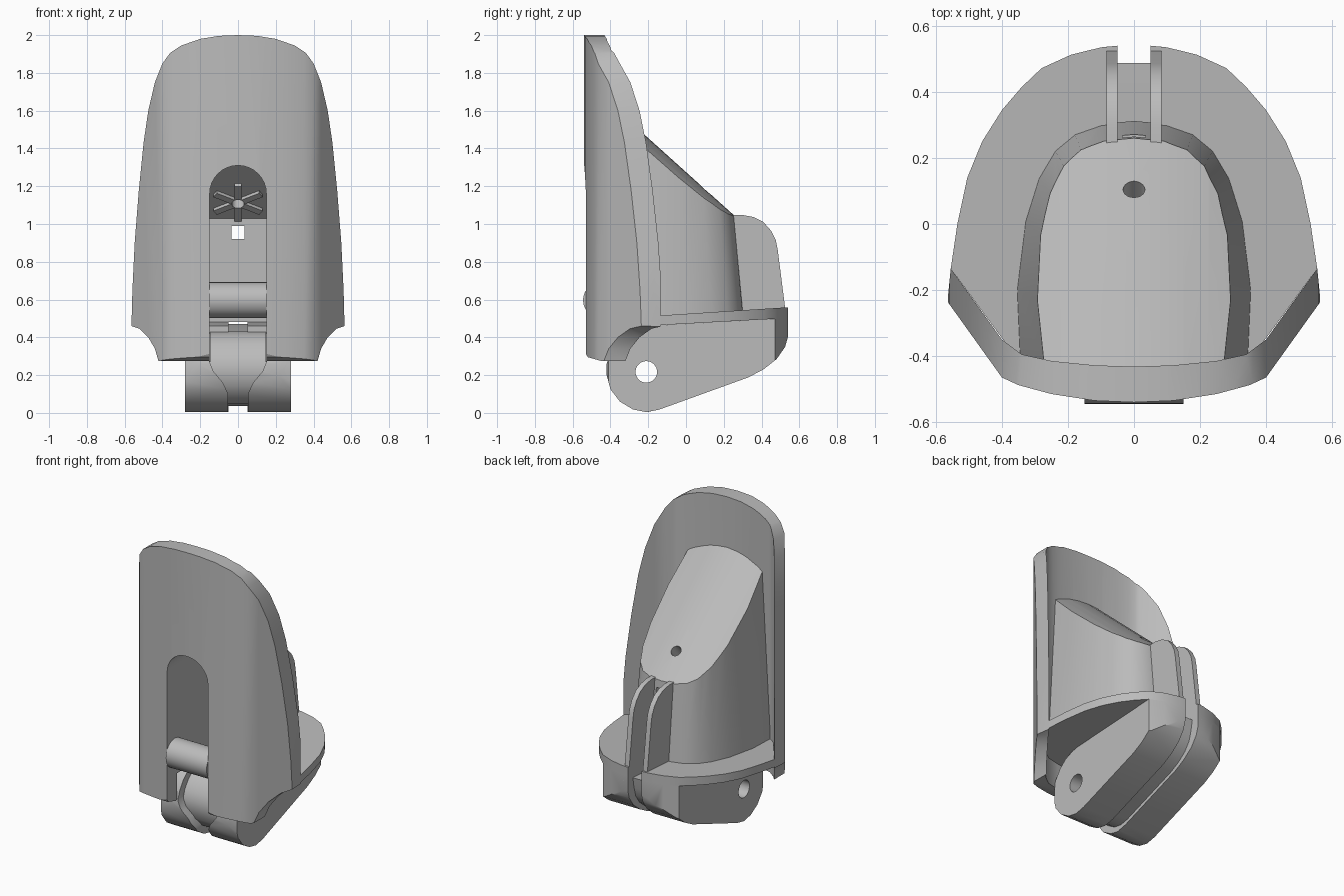
import bpy, bmesh, math
from mathutils import Matrix

old = bpy.data.objects.get("Cube")
if old:
    bpy.data.objects.remove(old, do_unlink=True)

grey = bpy.data.materials.new("plain grey")
grey.use_nodes = True
COLOR = (0.5, 0.5, 0.5, 1)
grey.diffuse_color = COLOR
grey.node_tree.nodes["Principled BSDF"].inputs["Base Color"].default_value = COLOR


def finish(name, bm):
    bmesh.ops.recalc_face_normals(bm, faces=bm.faces)
    mesh = bpy.data.meshes.new(name)
    bm.to_mesh(mesh)
    bm.free()
    mesh.materials.append(grey)
    ob = bpy.data.objects.new(name, mesh)
    bpy.context.scene.collection.objects.link(ob)
    return ob


def loft(name, rings):
    bm = bmesh.new()
    rows = [[bm.verts.new(p) for p in ring] for ring in rings]
    n = len(rows[0])
    for a, b in zip(rows, rows[1:]):
        for i in range(n):
            j = (i + 1) % n
            bm.faces.new((a[i], a[j], b[j], b[i]))
    bm.faces.new(rows[0])
    bm.faces.new(rows[-1])
    return finish(name, bm)


def prism(name, pts, axis, lo, hi):
    place = {"x": lambda a, b, d: (d, a, b),
             "y": lambda a, b, d: (a, d, b),
             "z": lambda a, b, d: (a, b, d)}[axis]
    return loft(name, [[place(a, b, d) for a, b in pts] for d in (lo, hi)])


def sym(half):
    return half + [(-a, b) for a, b in reversed(half) if a > 0]


def rod(name, radius, length, matrix, sides=32):
    bm = bmesh.new()
    bmesh.ops.create_cone(bm, cap_ends=True, segments=sides, radius1=radius,
                          radius2=radius, depth=length, matrix=matrix)
    return finish(name, bm)


def boolean(ob, tool, op="DIFFERENCE", keep=False):
    mod = ob.modifiers.new("cut", "BOOLEAN")
    mod.operation = op
    mod.solver = "EXACT"
    mod.object = tool
    bpy.context.view_layer.objects.active = ob
    bpy.ops.object.modifier_apply(modifier=mod.name)
    if not keep:
        bpy.data.objects.remove(tool, do_unlink=True)


def box(name, x, y, z):
    return prism(name, [(x[0], y[0]), (x[1], y[0]), (x[1], y[1]), (x[0], y[1])], "z", *z)


# Front shield: curved wall trimmed to its silhouette
outer = [(0, -0.54), (0.12, -0.535), (0.25, -0.515), (0.35, -0.488), (0.4, -0.465), (0.565, -0.235)]
inner = [(0.555, -0.135), (0.4, -0.35), (0.34, -0.395), (0.25, -0.415), (0.12, -0.428), (0, -0.432)]
wall = outer + inner
wall += [(-x, y) for x, y in reversed(wall) if x > 0]
shield = prism("front_shield", wall, "z", 0.1, 2.2)
outline = sym([(0, 2), (0.1, 1.996), (0.2, 1.98), (0.3, 1.945), (0.36, 1.905), (0.4, 1.85),
               (0.44, 1.75), (0.475, 1.6), (0.5, 1.43), (0.525, 1.18), (0.547, 0.9),
               (0.559, 0.65), (0.564, 0.46), (0.52, 0.445), (0.475, 0.4), (0.44, 0.34), (0.42, 0.27)])
boolean(shield, prism("outline", outline, "y", -1, 1), "INTERSECT")
side_trim = [(-0.6, 2.1), (-0.6, 0.4), (-0.54, 0.33), (-0.52, 0.295), (-0.45, 0.275), (0, 0.27), (0, 2.1)]
boolean(shield, prism("trim", side_trim, "x", -1, 1), "INTERSECT")

# Tapered core with a sloping, slightly crowned top
low = [(0, 0.312), (0.1, 0.303), (0.18, 0.275), (0.24, 0.225), (0.29, 0.14),
       (0.33, 0.01), (0.355, -0.2), (0.345, -0.41), (0.2, -0.47), (0, -0.48)]
ring0 = sym(low)
ring1 = [(x * 0.76, -0.48 + (y + 0.48) * 0.85) for x, y in ring0]
core = loft("core", [[(x, y, 0.49) for x, y in ring0], [(x, y, 1.75) for x, y in ring1]])
N = 16
arch = [(-0.6 + 1.2 * i / N, 1.275 - 0.8 * (-0.6 + 1.2 * i / N) ** 2) for i in range(N + 1)]
slope = prism("slope", arch + [(0.6, 3), (-0.6, 3)], "y", -0.7, 0.7)
for v in slope.data.vertices:
    v.co.z -= 0.9 * v.co.y
boolean(core, slope)

# Arched front cavity with sloped ceiling
arc = [(0.15 * math.cos(math.pi * i / 16), 1.16 + 0.15 * math.sin(math.pi * i / 16)) for i in range(17)]
cavity = prism("cavity", arc + [(-0.15, 0.2), (0.15, 0.2)], "y", -0.7, 0.4)
ceiling = [(-0.6, 0.1), (-0.6, 1.5), (-0.37, 1.5), (0.15, 1.03), (0.15, 0.1)]
boolean(cavity, prism("ceiling", ceiling, "x", -0.4, 0.4), "INTERSECT")
boolean(shield, cavity, keep=True)
boolean(core, cavity, keep=True)

# Pin hole through the slope, and square cord hole through the back
tilt = Matrix.Rotation(-math.atan(0.9), 4, "X")
pin = Matrix.Translation((0, 0.105, 1.18)) @ tilt
boolean(core, rod("pin_hole", 0.033, 0.4, pin))
boolean(core, box("cord_hole", (-0.035, 0.035), (0, 0.5), (0.92, 0.99)))

# Ceiling ribs radiating from the pin hole
for k in (-1, 0, 1):
    rib = box("ceiling_rib", (-0.018, 0.018), (-0.14, 0.14), (-0.1, -0.07))
    rib.data.transform(pin @ Matrix.Rotation(k * math.radians(60), 4, "Z"))
    boolean(rib, rod("pin_hole", 0.033, 0.4, pin))

# Base flange
plan = sym([(0, 0.545), (0.1, 0.535), (0.19, 0.513), (0.28, 0.472), (0.34, 0.415), (0.4, 0.345),
            (0.46, 0.25), (0.505, 0.14), (0.535, 0.0), (0.555, -0.135), (0.36, -0.4), (0, -0.45)])
flange = prism("base_flange", plan, "z", 0.3, 0.8)
tilted = [(-0.5, 0.445), (0.6, 0.505), (0.6, 0.563), (-0.5, 0.492)]
boolean(flange, prism("tilted", tilted, "x", -1, 1), "INTERSECT")
boolean(flange, box("slot", (-0.05, 0.05), (0.27, 0.8), (0, 1)))
boolean(flange, cavity)

# Hinge lugs under the flange, split by a flared groove
lug = [(0.33, 0.188), (-0.14, 0.018), (-0.21, 0.004), (-0.28, 0.018), (-0.35, 0.06), (-0.4, 0.125),
       (-0.42, 0.2), (-0.42, 0.26), (-0.4, 0.32), (-0.36, 0.38), (-0.31, 0.425), (-0.25, 0.45),
       (-0.2, 0.461), (0.56, 0.503), (0.545, 0.42), (0.525, 0.35), (0.48, 0.285), (0.41, 0.23)]
axle = Matrix.Translation((0, -0.21, 0.217)) @ Matrix.Rotation(math.pi / 2, 4, "Y")
lugs = prism("hinge_lugs", lug, "x", -0.28, 0.28)
boolean(lugs, prism("plan", plan, "z", -0.1, 0.8), "INTERSECT")
boolean(lugs, box("slot", (-0.05, 0.05), (-0.6, 0.8), (-0.1, 0.8)))
flare = sym([(0.15, 0.8), (0.15, 0.27), (0.13, 0.22), (0.08, 0.16), (0.052, 0.1), (0.052, -0.1)])
boolean(lugs, prism("flare", flare, "y", -0.7, -0.2))
boolean(lugs, rod("axle_hole", 0.057, 1, axle))

# Recessed web joining the lugs
web = [(y * 0.87, 0.25 + (z - 0.25) * 0.87) for y, z in lug]
hinge_web = prism("hinge_web", web, "x", -0.148, 0.148)
boolean(hinge_web, rod("axle_hole", 0.057, 1, axle))

# Pair of cord guide fins at the back
fin = [(0.2, 0.45), (0.2, 1.048), (0.3, 1.048), (0.36, 1.036), (0.41, 1.01), (0.45, 0.965),
       (0.475, 0.915), (0.486, 0.86), (0.537, 0.46)]
parts = [shield, core, flange, lugs, hinge_web]
for side, s in (("left", 1), ("right", -1)):
    parts.append(prism(side + "_guide_fin", fin, "x", s * 0.05, s * 0.083))

# Rounded crossbar over the front opening
parts.append(rod("crossbar", 0.095, 0.3, Matrix.Translation((0, -0.45, 0.597))
                 @ Matrix.Rotation(math.pi / 2, 4, "Y")))

bpy.ops.object.select_all(action="DESELECT")
for ob in parts:
    ob.select_set(True)
bpy.context.view_layer.objects.active = shield
bpy.ops.object.shade_smooth_by_angle(angle=math.radians(30))
